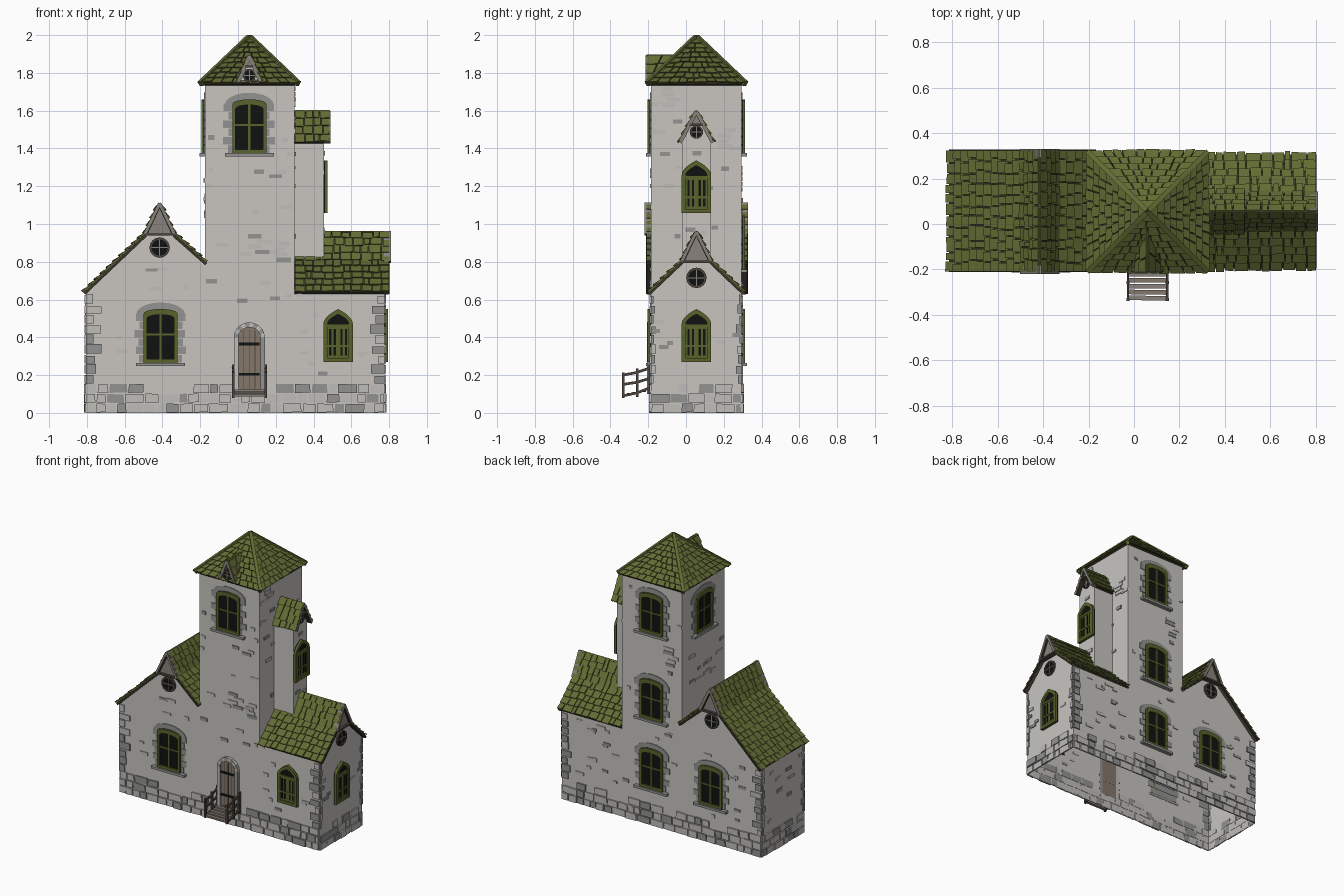
import bpy, bmesh, math, random
from mathutils import Vector as V

if "Cube" in bpy.data.objects:
    bpy.data.objects.remove(bpy.data.objects["Cube"])
random.seed(7)
R = random.uniform

COL = {'wall plaster': (.58, .56, .53), 'pale stone': (.52, .51, .49), 'grey stone': (.29, .29, .285),
       'moss tile': (.125, .148, .034), 'roof shadow wood': (.035, .033, .018), 'green frame': (.10, .125, .025),
       'dark glass': (.005, .006, .006), 'door wood': (.23, .185, .145), 'dark wood': (.075, .06, .048),
       'weathered trim': (.25, .225, .20)}
WALL, PALE, GREY, TILE, UNDER, GREEN, GLASS, DOOR, DARK, TRIM = range(10)
MATS = []
for n, c in COL.items():
    m = bpy.data.materials.new(n)
    m.diffuse_color = (*c, 1)
    m.use_nodes = True
    m.node_tree.nodes["Principled BSDF"].inputs["Base Color"].default_value = m.diffuse_color
    MATS.append(m)
PARTS = {}


def add(name, mat, verts, faces):
    bm = PARTS.setdefault(name, bmesh.new())
    vs = [bm.verts.new(v) for v in verts]
    for f in faces:
        bm.faces.new([vs[i] for i in f]).material_index = mat


def prism(name, mat, a, b):
    n = len(a)
    add(name, mat, list(a) + list(b), [range(n), range(2 * n - 1, n - 1, -1)] +
        [(i, (i + 1) % n, n + (i + 1) % n, n + i) for i in range(n)])


def beam(name, mat, p, q, w, h):
    p, q = V(p), V(q)
    d = (q - p).normalized()
    s = d.cross(V((0, 0, 1)) if abs(d.z) < .9 else V((0, 1, 0))).normalized()
    t = s.cross(d)
    off = [s * w / 2 * i + t * h / 2 * j for i, j in ((-1, -1), (1, -1), (1, 1), (-1, 1))]
    prism(name, mat, [p + o for o in off], [q + o for o in off])


# wall frames: (along wall, height, outwards) -> world
Y0, Y1, XL, XR, T0, T1, CX, CY = -.185, .295, -.805, .775, -.175, .30, .06, .055
front = lambda u, v, d: (u, Y0 - d, v)
back = lambda u, v, d: (u, Y1 + d, v)
right = lambda u, v, d: (XR + d, u, v)
left = lambda u, v, d: (XL - d, u, v)
tower_left = lambda u, v, d: (T0 - d, u, v)
tower_right = lambda u, v, d: (T1 + d, u, v)
turret_end = lambda u, v, d: (.455 + d, u, v)
dormer_end = lambda u, v, d: (u, -.2 - d, v)
AVOID = {f: [] for f in (front, back, right, left, tower_left, tower_right, turret_end)}


def plate(name, mat, fr, pts, d1, d0=-.002):
    prism(name, mat, [fr(u, v, d0) for u, v in pts], [fr(u, v, d1) for u, v in pts])


def rect(name, mat, fr, u0, u1, v0, v1, d, d0=-.002):
    plate(name, mat, fr, [(u0, v0), (u1, v0), (u1, v1), (u0, v1)], d, d0)


def strip(name, mat, fr, p, q, w, d, d0=-.002):
    n = V((q[1] - p[1], p[0] - q[0])).normalized() * w / 2
    p, q = V(p), V(q)
    plate(name, mat, fr, [p - n, q - n, q + n, p + n], d, d0)


def arch(c, z0, spring, top, hw, pointed=False, n=10):
    pts = [(c + hw, z0)]
    for i in range(n + 1):
        s = i / n * 2 - 1
        k = 1 - abs(s)
        x, z = (hw * (1 - k * k), k) if pointed else (hw * math.sin(abs(s) * math.pi / 2), math.cos(s * math.pi / 2))
        pts.append((c - math.copysign(x, s), spring + (top - spring) * z))
    return pts + [(c - hw, z0)]


def ring(name, mats, fr, a, b, d, closed=True):
    n = len(a)
    for i in range(n if closed else n - 1):
        j = (i + 1) % n
        plate(name, mats[i % len(mats)], fr, [a[i], a[j], b[j], b[i]], d)


# windows
def window(fr, c, z):
    z0, z1 = z - .14, z + .145
    AVOID[fr].append((c - .15, c + .15, z0 - .04, z1 + .06))
    for s in (-1, 1):
        for k in range(6):
            e = c + s * (.135 if k % 2 else .112) + R(-.006, .006)
            rect('window_stones', GREY, fr, min(c, e), max(c, e), z0 + k * .044 + .002, z0 + k * .044 + .042, .005)
    ring('window_stones', [GREY], fr, arch(c, z1 - .05, z1 - .03, z1 + .035, .13), arch(c, z1 - .05, z1 - .04, z1 - .01, .085), .005)
    a, b = arch(c, z0, z1 - .025, z1, .09), arch(c, z0 + .02, z1 - .05, z1 - .03, .072)
    plate('window_glass', GLASS, fr, a, .008)
    ring('window_frames', [GREEN], fr, a, b, .018)
    rect('window_frames', GREEN, fr, c - .006, c + .006, z0, z1 - .02, .014)
    rect('window_frames', GREEN, fr, c - .085, c + .085, z + .005, z + .015, .014)
    rect('window_sills', GREY, fr, c - .13, c + .13, z0 - .017, z0, .028)


def shuttered(fr, c, z):
    z0, z1 = z - .14, z + .14
    AVOID[fr].append((c - .1, c + .1, z0 - .02, z1 + .02))
    a, b = arch(c, z0, z + .06, z1, .078, True), arch(c, z0 + .02, z + .06, z1 - .028, .056, True)
    plate('shutter_window_glass', GLASS, fr, a, .006)
    ring('shutter_window_frames', [GREEN], fr, a, b, .02)
    rect('shutter_window_frames', GREEN, fr, c - .06, c + .06, z + .045, z + .06, .016)
    rect('shutters', GREEN, fr, c - .056, c + .056, z0, z + .05, .012)
    for k in (-.042, -.018, .018, .042):
        rect('shutter_slits', GLASS, fr, c + k - .006, c + k + .006, z0 + .035, z + .035, .015)
    rect('shutters', GREEN, fr, c - .056, c + .056, z - .062, z - .05, .018)


def round_window(fr, c, z, r):
    if fr in AVOID:
        AVOID[fr].append((c - r, c + r, z - r, z + r))
    circ = lambda q: [(c + q * math.cos(i * math.pi / 8), z + q * math.sin(i * math.pi / 8)) for i in range(16)]
    plate('round_window_glass', GLASS, fr, circ(r), .006)
    ring('round_window_rims', [DARK], fr, circ(r * 1.08), circ(r * .86), .012)
    rect('round_window_bars', TRIM, fr, c - .003, c + .003, z - r, z + r, .01)
    rect('round_window_bars', TRIM, fr, c - r, c + r, z - .003, z + .003, .01)


for fr, c, z in ((front, CX, 1.515), (front, -.41, .405), (back, CX, 1.515), (back, CX, .9), (back, CX, .405),
                 (back, -.41, .405), (tower_left, CY, 1.515)):
    window(fr, c, z)
for fr, c, z in ((front, .53, .41), (right, CY, .41), (turret_end, CY, 1.197)):
    shuttered(fr, c, z)
for fr, c, z, r in ((front, -.415, .875, .05), (back, -.415, .875, .05), (right, CY, .715, .05),
                    (turret_end, CY, 1.487, .033), (dormer_end, CX, 1.787, .032)):
    round_window(fr, c, z, r)

# door with stone arch and iron straps
AVOID[front].append((-.05, .17, .08, .52))
plate('door', DOOR, front, arch(CX, .1, .4, .455, .06), .012)
ring('door_arch', [GREY, PALE], front, arch(CX, .1, .4, .48, .082), arch(CX, .1, .4, .453, .058), .022, False)
for k in (-.03, 0, .03):
    rect('door_grooves', DARK, front, CX + k - .002, CX + k + .002, .1, .44, .014)
for z in (.205, .365):
    rect('door_straps', GLASS, front, CX - .055, CX + .055, z - .007, z + .007, .018)

# wall shell, open underneath
for fr in (front, back):
    for pts in ([(XL, 0), (XL, .64), (-.49, .945), (-.415, 1.1), (-.34, .945), (T0, .79), (T0, 0)],
                [(T0, 0), (T0, 1.745), (T1, 1.745), (T1, 0)], [(T1, 0), (T1, .65), (XR, .65), (XR, 0)]):
        add('walls', WALL, [fr(u, v, 0) for u, v in pts], [range(len(pts))])
for fr, pts in ((left, [(Y0, 0), (Y1, 0), (Y1, .65), (Y0, .65)]),
                (right, [(Y0, 0), (Y1, 0), (Y1, .64), (CY + .075, .80), (CY, .95), (CY - .075, .80), (Y0, .64)]),
                (tower_left, [(Y0, .6), (Y1, .6), (Y1, 1.745), (Y0, 1.745)]),
                (tower_right, [(Y0, .6), (Y1, .6), (Y1, 1.745), (Y0, 1.745)]),
                (turret_end, [(-.022, .66), (.132, .66), (.132, 1.44), (CY, 1.59), (-.022, 1.44)]),
                (dormer_end, [(CX - .06, 1.745), (CX + .06, 1.745), (CX, 1.885)])):
    add('walls', WALL, [fr(u, v, 0) for u, v in pts], [range(len(pts))])
for y in (-.022, .132):
    add('walls', WALL, [(T1, y, .66), (.455, y, .66), (.455, y, 1.445), (T1, y, 1.445)], [range(4)])

# plinth stones, corner quoins, scattered bricks
for fr, a, b in ((front, XL, XR), (back, XL, XR), (left, Y0, Y1), (right, Y0, Y1)):
    for row in range(3):
        u = a
        while u < b - .01:
            w = min(R(.045, .11), b - u)
            door = fr is front and row > 1 and u + w > -.02 and u < .14
            if not door and (row < 2 or R(0, 1) < .72):
                v = row * .052
                j = lambda: R(-.003, .003)
                plate('plinth_stones', random.choice((PALE, PALE, GREY)), fr,
                      [(u + .003, v + .002), (u + w - .003, v + .003 + j()), (u + w - .004 + j(), v + .048 + j()),
                       (u + .004 + j(), v + .048 + j())], R(.005, .012))
            u += w
    for k in range(9):
        for s, e in ((1, a), (-1, b)):
            w = (R(.05, .085) if k % 2 else R(.03, .055)) * (1 if b - a > 1 else .4)
            v = .155 + k * .053
            rect('corner_quoins', random.choice((GREY, GREY, PALE)), fr, min(e, e + s * w), max(e, e + s * w), v, v + R(.036, .05), .008)


def brick(fr, u, v, w, h):
    if not any(u + w > a and u < b and v + h > c and v < d for a, b, c, d in AVOID[fr]):
        rect('loose_bricks', random.choice((PALE, PALE, GREY)), fr, u, u + w, v, v + h, R(.003, .007))


for fr, a, b, c, d, n in ((front, -.72, -.18, .17, .62, 16), (front, -.65, -.25, .64, .78, 4), (front, T0, T1, .5, 1.72, 24),
                          (front, .3, .7, .17, .62, 14), (back, -.72, -.18, .17, .62, 16), (back, T0, T1, .2, 1.72, 34),
                          (back, .3, .7, .17, .62, 14), (left, Y0, Y1, .17, .62, 9), (right, Y0, Y1, .17, .62, 9),
                          (tower_left, Y0, Y1, 1.0, 1.72, 16), (tower_right, Y0, Y1, .9, 1.72, 18), (turret_end, -.02, .13, .9, 1.4, 9)):
    for i in range(n):
        w = R(.025, .07)
        brick(fr, R(a, b - w), R(c, d), w, R(.016, .026))
for fr, u, v in ((front, -.16, 1.62), (front, .05, .84), (front, .17, .8), (tower_right, -.14, 1.62), (tower_right, .16, 1.4), (back, -.15, 1.2)):
    for k in range(4):
        brick(fr, u + R(0, .06), v + k * .028, R(.05, .08), .023)


# roofs: dark underlay with overlapping tiles
def slope(name, a0, a1, b0, b1):
    a0, a1, b0, b1 = map(V, (a0, a1, b0, b1))
    n = (a1 - a0).cross(b0 - a0).normalized()
    n = n if n.z > 0 else -n
    prism(name + '_underlay', UNDER, [p - n * .012 for p in (a0, a1, b1, b0)], [a0, a1, b1, b0])
    P = lambda u, t: a0.lerp(a1, u).lerp(b0.lerp(b1, u), t)
    rows = max(2, round((b0 - a0).length / .047))
    for r in range(rows):
        t0, t1 = r / rows, min(1, (r + 1.15) / rows)
        L = (P(1, t0) - P(0, t0)).length
        k = max(1, round(L / .05))
        cuts = [0] + [(i + R(-.25, .25)) / k for i in range(1, k)] + [1]
        for u0, u1 in zip(cuts, cuts[1:]):
            g, e, h = .0025 / max(L, .01), R(-.006, .004) / (b0 - a0).length, R(.013, .018)
            q = [P(u0 + g, t0 + e), P(u1 - g, t0 + e + R(-.05, .05) / rows), P(u1 - g, t1), P(u0 + g, t1)]
            hs = (h, h, .005, .005)
            prism(name + '_tiles', TILE, [p + n * (x - .008) for p, x in zip(q, hs)], [p + n * x for p, x in zip(q, hs)])


def gable_trim(fr, c, z, hw, h, d, panel):
    if panel:
        plate('gable_panels', TRIM, fr, [(c - hw * panel, z + h * (1 - panel)), (c + hw * panel, z + h * (1 - panel)), (c, z + h)], d * .5)
        rect('gable_beams', DARK, fr, c - hw * panel, c + hw * panel, z + h * (1 - panel) - .006, z + h * (1 - panel) + .006, d)
    for s in (-1, 1):
        strip('gable_rafters', TRIM, fr, (c + s * hw, z), (c, z + h), .016, d)


# left wing roof, ridge along y
ya, yb = -.212, .327
for s, ex, ez in ((-1, -.815, .638), (1, -.168, .795)):
    k = -.415 + s * .075
    slope('left_wing_roof', (ex, ya, ez), (ex, yb, ez), (k, ya, .95), (k, yb, .95))
    slope('left_wing_roof', (k, ya, .95), (k, yb, .95), (-.415, ya, 1.11), (-.415, yb, 1.11))
    for fr in (front, back):
        strip('bargeboards', DARK, fr, (ex, ez - .006), (k, .94), .018, .022)
for fr in (front, back):
    gable_trim(fr, -.415, .945, .08, .165, .034, 1)
# right wing roof, ridge along x
for s in (-1, 1):
    e, k = CY + s * .25, CY + s * .075
    slope('right_wing_roof', (T1, e, .638), (.803, e, .638), (T1, k, .805), (.803, k, .805))
    slope('right_wing_roof', (T1, k, .805), (.803, k, .805), (T1, CY, .962), (.803, CY, .962))
    strip('bargeboards', DARK, right, (e, .632), (k, .798), .018, .022)
    # turret roof and front dormer roof
    slope('turret_roof', (T1, CY + s * .088, 1.432), (.488, CY + s * .088, 1.432), (T1, CY, 1.6), (.488, CY, 1.6))
    slope('dormer_roof', (CX + s * .064, -.212, 1.745), (CX + s * .064, -.18, 1.745), (CX, -.212, 1.895), (CX, -.05, 1.895))
gable_trim(right, CY, .80, .08, .16, .034, 1)
gable_trim(turret_end, CY, 1.43, .085, .165, .034, .42)
gable_trim(dormer_end, CX, 1.745, .06, .145, .014, .38)
# tower hip roof
top = V((CX, CY, 1.985))
cor = [(-.2, -.205, 1.742), (.32, -.205, 1.742), (.32, .315, 1.742), (-.2, .315, 1.742)]
for i in range(4):
    a, b = V(cor[i]), V(cor[(i + 1) % 4])
    slope('tower_roof', a, b, top.lerp(a, .02), top.lerp(b, .02))
    beam('tower_hip_caps', TILE, a, top + V((0, 0, .004)), .022, .03)

# entrance steps with railings
for i in range(6):
    y, z = -.325 + i * .026, .093 + i * .006
    beam('step_planks', DOOR if i % 2 else TRIM, (-.022, y, z), (.142, y + R(-.003, .003), z), .02, .012)
for x in (-.026, .146):
    for y, z0, z1 in ((-.332, .08, .215), (-.258, .085, .235), (-.192, .1, .255)):
        beam('railing_posts', DARK, (x, y, z0), (x, y, z1), .014, .014)
    for z0, z1 in ((.09, .135), (.15, .185), (.2, .24)):
        beam('railings', DARK, (x, -.335, z0), (x, -.26, z0 + (z1 - z0) * .35), .01, .014)
        beam('railings', DARK, (x, -.26, z0 + (z1 - z0) * .35), (x, -.185, z1), .01, .014)

# turn the parts into objects
for name, bm in PARTS.items():
    bmesh.ops.recalc_face_normals(bm, faces=bm.faces[:])
    me = bpy.data.meshes.new(name)
    used = sorted({f.material_index for f in bm.faces})
    for f in bm.faces:
        f.material_index = used.index(f.material_index)
    bm.to_mesh(me)
    bm.free()
    for i in used:
        me.materials.append(MATS[i])
    bpy.context.collection.objects.link(bpy.data.objects.new(name, me))
